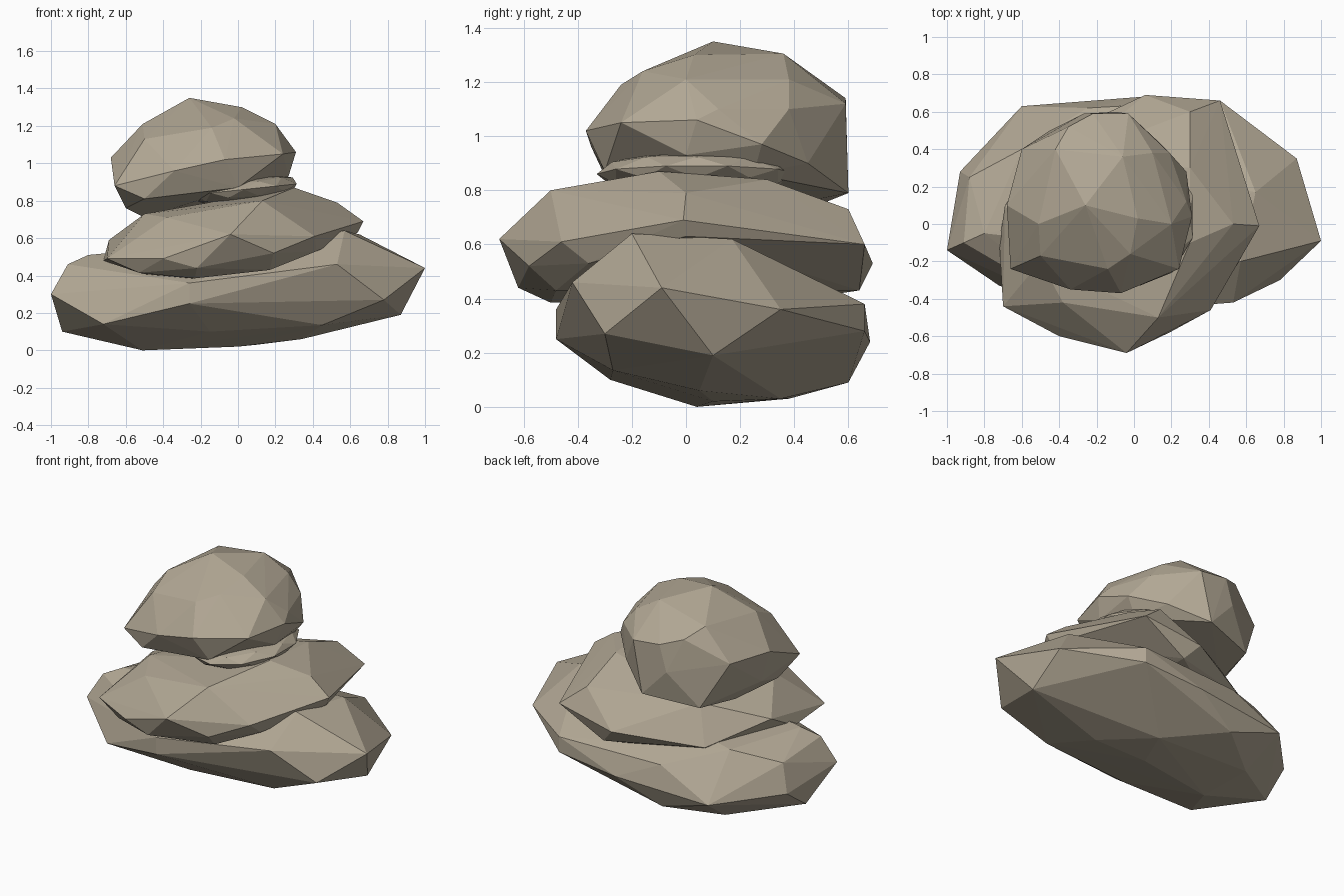
import bpy
import bmesh
from math import radians
from mathutils import Matrix

# Remove the default cube
default_cube = bpy.data.objects.get("Cube")
if default_cube:
    bpy.data.objects.remove(default_cube, do_unlink=True)

# One warm grey stone colour
STONE_COLOUR = (0.44, 0.385, 0.295, 1.0)
stone_material = bpy.data.materials.new("warm grey stone")
stone_material.use_nodes = True
stone_material.diffuse_color = STONE_COLOUR
for node in stone_material.node_tree.nodes:
    if node.type == "BSDF_PRINCIPLED":
        node.inputs["Base Color"].default_value = STONE_COLOUR
        node.inputs["Roughness"].default_value = 0.9


def add_object(name, bm):
    """Turn a bmesh into a flat shaded stone object."""
    bmesh.ops.recalc_face_normals(bm, faces=bm.faces)
    mesh = bpy.data.meshes.new(name)
    bm.to_mesh(mesh)
    bm.free()
    mesh.materials.append(stone_material)
    stone = bpy.data.objects.new(name, mesh)
    bpy.context.scene.collection.objects.link(stone)
    return stone


def faceted_stone(name, crown, girdle, base):
    """Wrap a chipped convex skin around three belts of corner points."""
    bm = bmesh.new()
    for corner in crown + girdle + base:
        bm.verts.new(corner)
    bmesh.ops.convex_hull(bm, input=list(bm.verts))
    # Drop any corner that ended up inside the skin
    loose = [vert for vert in bm.verts if not vert.link_faces]
    bmesh.ops.delete(bm, geom=loose, context="VERTS")
    return add_object(name, bm)


def flat_pebble(name, centre, radii, tilt):
    """Squash and tilt a low-poly ball."""
    bm = bmesh.new()
    placement = (Matrix.Translation(centre)
                 @ Matrix.Rotation(radians(tilt), 4, "Y")
                 @ Matrix.Diagonal((*radii, 1.0)))
    bmesh.ops.create_icosphere(bm, subdivisions=2, radius=1.0, matrix=placement)
    return add_object(name, bm)


# Wide stone on the ground, higher at its left end
faceted_stone(
    "bottom_stone",
    crown=[(-.8, -.05, .51), (-.91, -.1, .46), (.53, -.42, .46), (.57, -.2, .64),
           (.65, .17, .62), (.46, .66, .38), (-.6, .4, .48), (-.25, .62, .37)],
    girdle=[(-1, -.14, .3), (-.72, -.33, .14), (-.26, -.48, .25), (-.26, -.48, .36),
            (.78, -.3, .27), (1, -.09, .44), (.87, .35, .36), (.46, .66, .28),
            (.04, .68, .24), (-.6, .63, .2), (-.93, .28, .23), (-.88, .25, .41)],
    base=[(-.94, .1, .1), (-.51, .04, 0), (-.15, -.28, .1), (.45, -.27, .135),
          (0, .1, .02), (-.55, .38, .03), (-.25, .6, .09), (.1, .35, .03),
          (.34, .05, .06), (.87, .1, .19)],
)

# Flatter stone leaning across it
faceted_stone(
    "middle_stone",
    crown=[(-.5, -.2, .73), (-.38, -.42, .71), (.13, -.5, .8), (.3, -.1, .87),
           (.53, 0, .79), (.3, .3, .84), (.3, .6, .73), (-.35, .35, .7)],
    girdle=[(-.7, -.44, .49), (-.4, -.6, .49), (-.04, -.69, .62), (.19, -.58, .52),
            (.41, -.46, .61), (.67, -.01, .69), (.46, .66, .6), (.06, .69, .53),
            (-.45, .45, .47), (-.69, .1, .59), (-.72, -.1, .48)],
    base=[(-.23, -.5, .385), (-.22, -.62, .44), (-.53, -.48, .415), (.17, -.48, .43),
          (.42, -.36, .53), (.64, 0, .63), (.15, .64, .43), (-.4, .3, .38)],
)

# Thin pebble wedged under the top stone
flat_pebble("wedge_pebble", centre=(.03, .04, .86), radii=(.3, .37, .08), tilt=-6)

# Rounded stone on top
faceted_stone(
    "top_stone",
    crown=[(-.26, .1, 1.35), (.02, .03, 1.3), (-.06, .36, 1.305), (-.51, 0, 1.21),
           (.2, 0, 1.21), (.28, .12, 1.1), (-.14, -.24, 1.19), (-.02, -.16, 1.24),
           (-.42, .4, 1.24), (-.35, .52, 1.18), (.1, .38, 1.21), (-.5, -.17, 1.13)],
    girdle=[(-.66, -.24, .88), (-.34, -.35, .96), (-.07, -.37, 1.02), (.24, -.24, 1.05),
            (.31, .04, 1.06), (.28, .28, .97), (.19, .38, 1.1), (-.03, .59, 1.12),
            (-.22, .59, 1.14), (.12, .45, .9), (-.27, .59, .97), (-.6, .4, 1.04),
            (-.68, .1, 1.03)],
    base=[(-.62, .1, .82), (-.6, -.1, .76), (-.5, .2, .71), (-.45, .5, .75),
          (-.1, .6, .79), (.2, .25, .86), (.27, 0, .93), (0, -.3, .87),
          (-.5, -.28, .81)],
)
